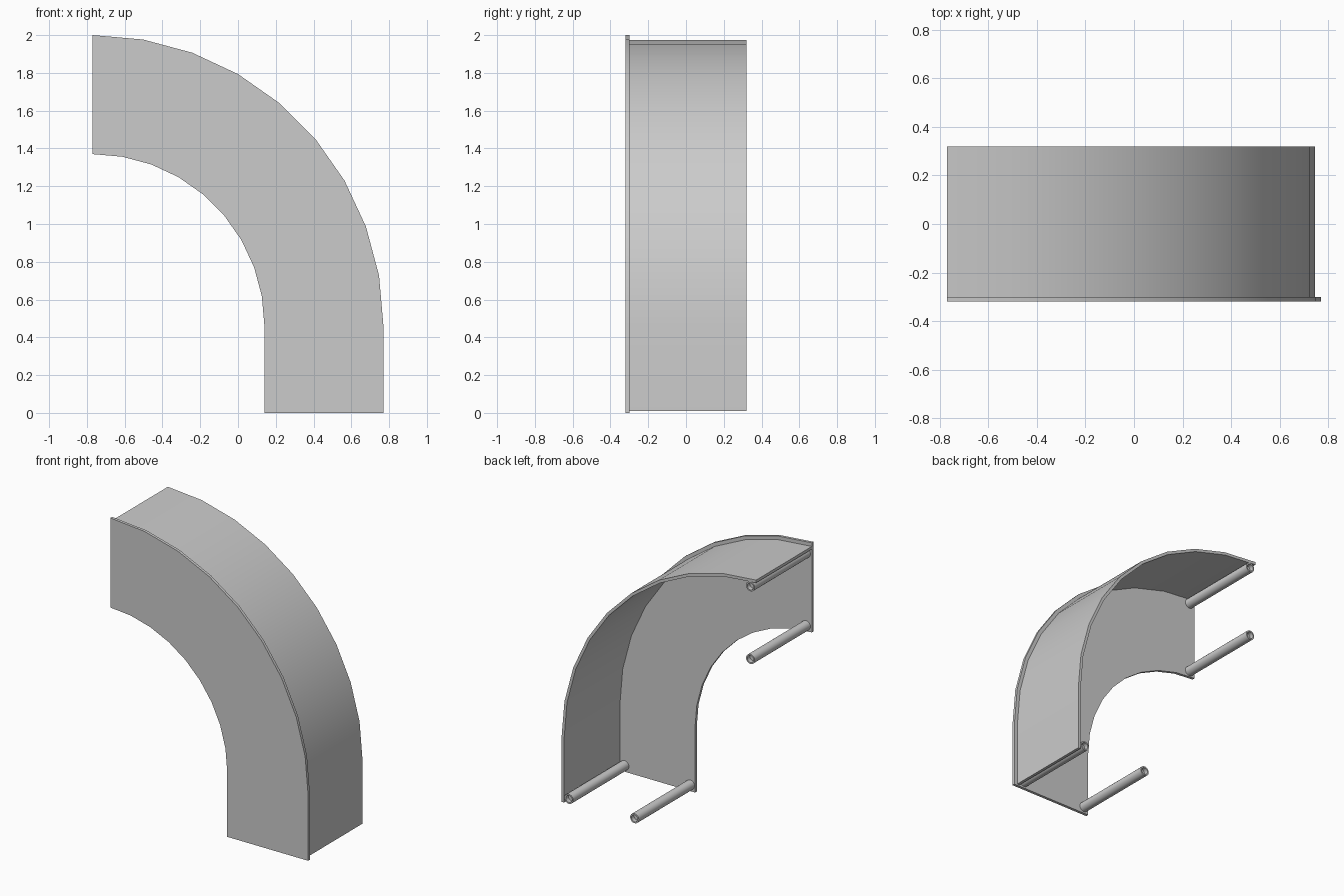
import bpy, bmesh, math
from mathutils import Matrix, Vector

cube = bpy.data.objects.get("Cube")
if cube:
    bpy.data.objects.remove(cube, do_unlink=True)

# Single grey finish
grey = bpy.data.materials.new("light grey")
grey.use_nodes = True
COLOUR = (0.6, 0.6, 0.6, 1)
grey.diffuse_color = COLOUR
grey.node_tree.nodes["Principled BSDF"].inputs["Base Color"].default_value = COLOUR

CX, CZ = -0.77, 0.46      # centre of the quarter bend
STEPS = 9
FRONT, PLATE_BACK, BACK = -0.32, -0.30, 0.32


def finish(bm, name):
    bmesh.ops.recalc_face_normals(bm, faces=bm.faces)
    mesh = bpy.data.meshes.new(name)
    bm.to_mesh(mesh)
    bm.free()
    mesh.materials.append(grey)
    obj = bpy.data.objects.new(name, mesh)
    bpy.context.collection.objects.link(obj)
    bpy.ops.object.select_all(action='DESELECT')
    obj.select_set(True)
    bpy.context.view_layer.objects.active = obj
    bpy.ops.object.shade_smooth_by_angle(angle=math.radians(30))
    return obj


def bend_path(radius, bottom):
    """Quarter arc from the upper end, then straight down to the bottom."""
    pts = []
    for i in range(STEPS + 1):
        a = math.radians(90) * i / STEPS
        pts.append((CX + radius * math.sin(a), CZ + radius * math.cos(a)))
    return pts + [(CX + radius, bottom)]


def bent_band(name, r_in, r_out, y0, y1, bottom):
    """Solid between two concentric bend paths, swept along y."""
    bm = bmesh.new()
    rings = []
    for (xi, zi), (xo, zo) in zip(bend_path(r_in, bottom), bend_path(r_out, bottom)):
        rings.append([bm.verts.new(p) for p in
                      ((xi, y0, zi), (xo, y0, zo), (xo, y1, zo), (xi, y1, zi))])
    for a, b in zip(rings, rings[1:]):
        for k in range(4):
            n = (k + 1) % 4
            bm.faces.new((a[k], a[n], b[n], b[k]))
    bm.faces.new(rings[0])
    bm.faces.new(rings[-1])
    return finish(bm, name)


def bored_rod(name, x, z, radius=0.034, bore=0.024, depth=0.03, sides=20):
    """Round post along y with a shallow bore in its free end."""
    bm = bmesh.new()
    profile = [(radius, PLATE_BACK), (radius, BACK), (bore, BACK), (bore, BACK - depth)]
    loops = []
    for r, y in profile:
        loops.append([bm.verts.new((x + r * math.cos(2 * math.pi * i / sides), y,
                                    z + r * math.sin(2 * math.pi * i / sides)))
                      for i in range(sides)])
    for a, b in zip(loops, loops[1:]):
        for i in range(sides):
            n = (i + 1) % sides
            bm.faces.new((a[i], a[n], b[n], b[i]))
    bm.faces.new(loops[0])
    bm.faces.new(loops[-1])
    return finish(bm, name)


# Front plate and outer curved wall
bent_band("front_plate", 0.91, 1.54, FRONT, PLATE_BACK, 0.0)
bent_band("outer_wall", 1.495, 1.515, PLATE_BACK, BACK, 0.01)

# Two posts at each end of the bend
INSET = 0.045
for label, r in (("outer", 1.458), ("inner", 0.947)):
    bored_rod("upper_" + label + "_post", CX + INSET, CZ + r)
    bored_rod("lower_" + label + "_post", CX + r, INSET)
